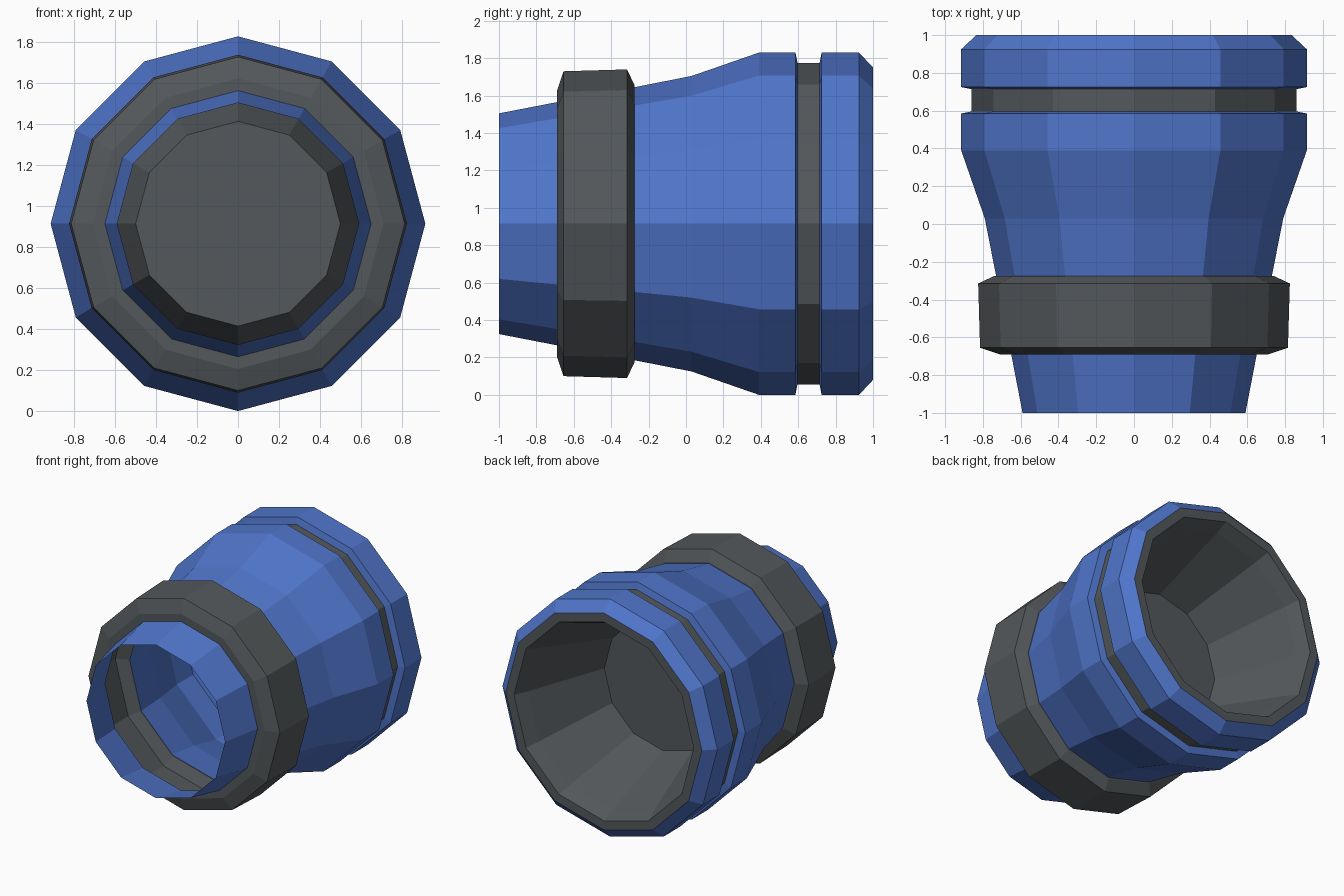
import bpy
import bmesh
import math

SIDES = 12
AXIS_Z = 0.915

cube = bpy.data.objects.get("Cube")
if cube:
    bpy.data.objects.remove(cube, do_unlink=True)


def make_material(name, color):
    mat = bpy.data.materials.new(name)
    mat.use_nodes = True
    mat.diffuse_color = color
    bsdf = next(n for n in mat.node_tree.nodes if n.type == 'BSDF_PRINCIPLED')
    bsdf.inputs["Base Color"].default_value = color
    bsdf.inputs["Roughness"].default_value = 0.8
    return mat


blue = make_material("blue_paint", (0.08, 0.18, 0.6, 1))
grey = make_material("dark_grey", (0.088, 0.098, 0.104, 1))


def lathe(name, profile, mat, cap_end=False):
    """Turn (y, radius) points around the lengthwise axis into a faceted shell."""
    bm = bmesh.new()
    rings = []
    for y, r in profile:
        ring = []
        for j in range(SIDES):
            t = math.tau * j / SIDES
            ring.append(bm.verts.new((r * math.sin(t), y, AXIS_Z + r * math.cos(t))))
        rings.append(ring)
    for a, b in zip(rings, rings[1:]):
        for j in range(SIDES):
            k = (j + 1) % SIDES
            bm.faces.new((a[j], a[k], b[k], b[j]))
    if cap_end:
        bm.faces.new(rings[-1])
    mesh = bpy.data.meshes.new(name)
    bm.to_mesh(mesh)
    bm.free()
    mesh.materials.append(mat)
    obj = bpy.data.objects.new(name, mesh)
    bpy.context.collection.objects.link(obj)
    return obj


# Open front tube
lathe("front_tube", [(-1, 0.59), (-0.69, 0.65)], blue)

# Raised grip ring with bevelled edges
lathe("grip_ring", [(-0.69, 0.65), (-0.69, 0.71), (-0.655, 0.815),
                    (-0.315, 0.825), (-0.275, 0.74), (-0.275, 0.73)], grey)

# Flaring main body
lathe("main_body", [(-0.275, 0.73), (0.03, 0.79), (0.39, 0.915),
                    (0.585, 0.915), (0.596, 0.86)], blue)

# Recessed band
lathe("groove_band", [(0.596, 0.86), (0.714, 0.86)], grey)

# Rear collar with bevelled back edge
lathe("rear_collar", [(0.714, 0.86), (0.725, 0.915), (0.925, 0.915), (1, 0.835)], blue)

# Rear lip and tapered cup with a closed floor
lathe("rear_cup", [(1, 0.835), (1, 0.765), (0.9, 0.72), (0.28, 0.5)], grey, cap_end=True)
